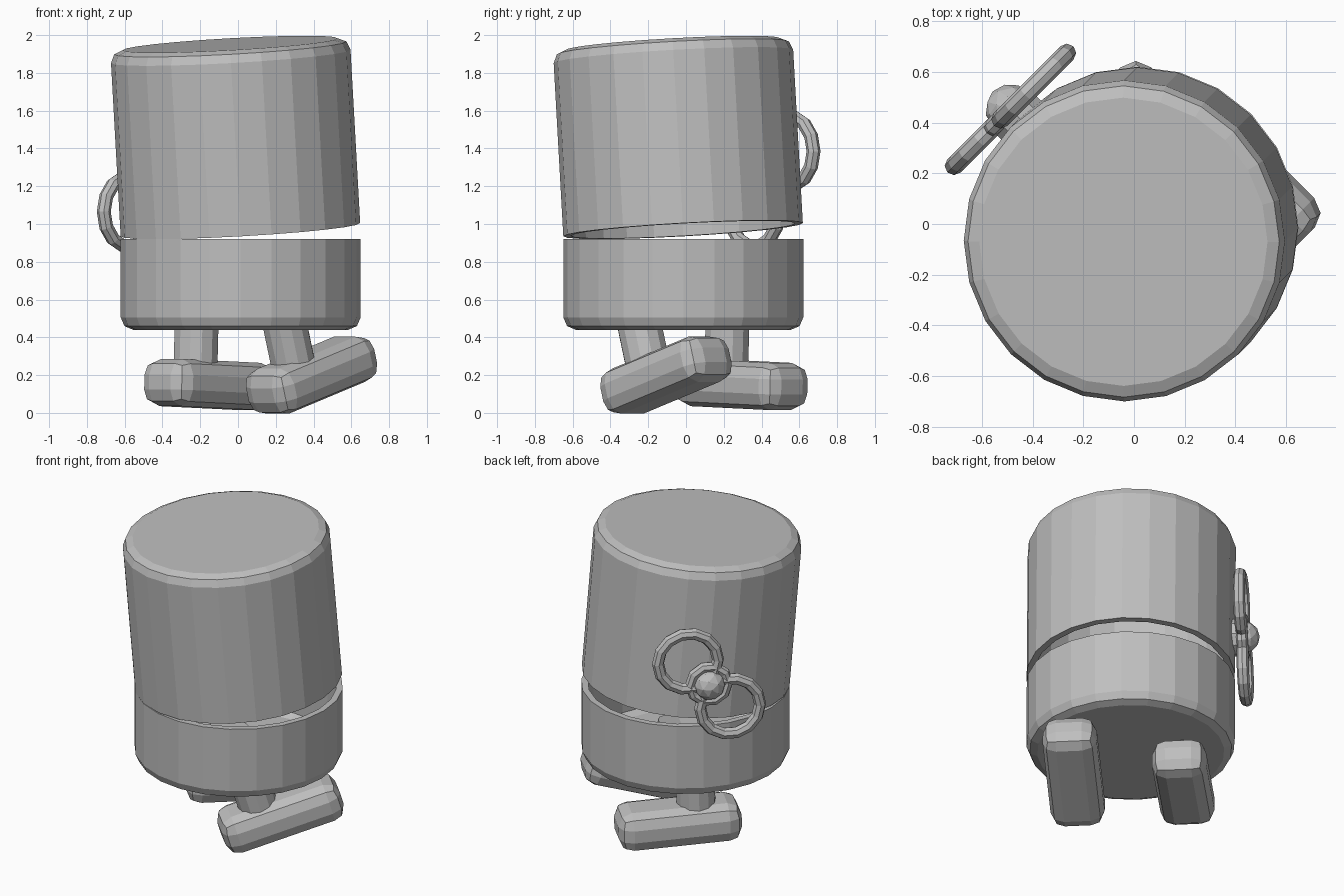
import bpy
import bmesh
from math import cos, sin, pi, radians
from mathutils import Matrix

if "Cube" in bpy.data.objects:
    bpy.data.objects.remove(bpy.data.objects["Cube"], do_unlink=True)

grey = bpy.data.materials.new("plain grey")
grey.use_nodes = True
grey.diffuse_color = (0.52, 0.52, 0.52, 1)
grey.node_tree.nodes["Principled BSDF"].inputs["Base Color"].default_value = (0.52, 0.52, 0.52, 1)

# Toy frame: local x is the walking direction, the whole toy is turned 45 degrees
TOY = Matrix.Rotation(radians(45), 4, 'Z') @ Matrix.Translation((0, -0.02, 0))
RADIUS, WALL, ROUND = 0.635, 0.04, 0.065
SEAM, TILT = 0.92, radians(-4.5)


def move(x, y, z):
    return Matrix.Translation((x, y, z))


def turn(angle, axis):
    return Matrix.Rotation(angle, 4, axis)


def finish(obj, name, matrix):
    obj.name = obj.data.name = name
    obj.matrix_world = TOY @ matrix
    obj.data.materials.clear()
    obj.data.materials.append(grey)
    return obj


def from_bmesh(bm, name, matrix):
    mesh = bpy.data.meshes.new(name)
    bmesh.ops.recalc_face_normals(bm, faces=bm.faces)
    bm.to_mesh(mesh)
    bm.free()
    obj = bpy.data.objects.new(name, mesh)
    bpy.context.collection.objects.link(obj)
    return finish(obj, name, matrix)


def cup(name, height, matrix):
    """Hollow open cup with a rounded closed end at z = 0."""
    inner = RADIUS - WALL
    profile = [(RADIUS - ROUND, 0), (RADIUS - ROUND * 0.3, ROUND * 0.3),
               (RADIUS, ROUND), (RADIUS, height), (inner, height),
               (inner, ROUND), (inner - WALL, WALL)]
    bm = bmesh.new()
    n = 24
    rings = [[bm.verts.new((r * cos(2 * pi * i / n), r * sin(2 * pi * i / n), z))
              for i in range(n)] for r, z in profile]
    for a, b in zip(rings, rings[1:]):
        for i in range(n):
            j = (i + 1) % n
            bm.faces.new((a[i], a[j], b[j], b[i]))
    bm.faces.new(rings[0])
    bm.faces.new(rings[-1])
    return from_bmesh(bm, name, matrix)


def cylinder(name, radius, depth, sides, matrix):
    bm = bmesh.new()
    bmesh.ops.create_cone(bm, cap_ends=True, segments=sides, radius1=radius,
                          radius2=radius, depth=depth)
    return from_bmesh(bm, name, matrix)


def ring(name, major, minor, sides, matrix):
    bpy.ops.mesh.primitive_torus_add(major_radius=major, minor_radius=minor,
                                     major_segments=sides, minor_segments=8)
    return finish(bpy.context.object, name, matrix)


# Lower body, and the head hinged open at the back of the seam
cup("lower_body", SEAM - 0.44, move(0, 0, 0.44))
HEAD = 0.985
hinge = move(-RADIUS, 0, SEAM) @ turn(TILT, 'Y') @ move(RADIUS, 0, 0)
cup("upper_head", HEAD, hinge @ move(0, 0, HEAD) @ turn(pi, 'X'))

# Legs and feet, each swinging from its hip
for side, y, swing in (("right", -0.33, -16.5), ("left", 0.33, 2)):
    hip = move(0, y, 0.47) @ turn(radians(swing), 'Y')
    cylinder(side + "_leg", 0.12, 0.34, 12, hip @ move(0, 0, -0.15))
    bm = bmesh.new()
    bmesh.ops.create_cube(bm, size=1)
    bmesh.ops.scale(bm, vec=(0.76, 0.33, 0.25), verts=bm.verts)
    foot = from_bmesh(bm, side + "_foot", hip @ move(0.115, 0, -0.316))
    bevel = foot.modifiers.new("rounding", 'BEVEL')
    bevel.width = 0.085
    bevel.segments = 2

# Wind-up key on the side of the head
key = move(-0.025, 0.685, 1.225) @ turn(radians(-90), 'X')
cylinder("key_shaft", 0.115, 0.1, 10, key @ move(0, 0, -0.05))
ring("key_hub", 0.115, 0.035, 10, key)
for name, s in (("upper", 1), ("lower", -1)):
    ring("key_loop_" + name, 0.185, 0.037, 14, key @ move(s * 0.13, -s * 0.16, 0))
bm = bmesh.new()
bmesh.ops.create_icosphere(bm, subdivisions=2, radius=0.1)
from_bmesh(bm, "key_knob", key)
